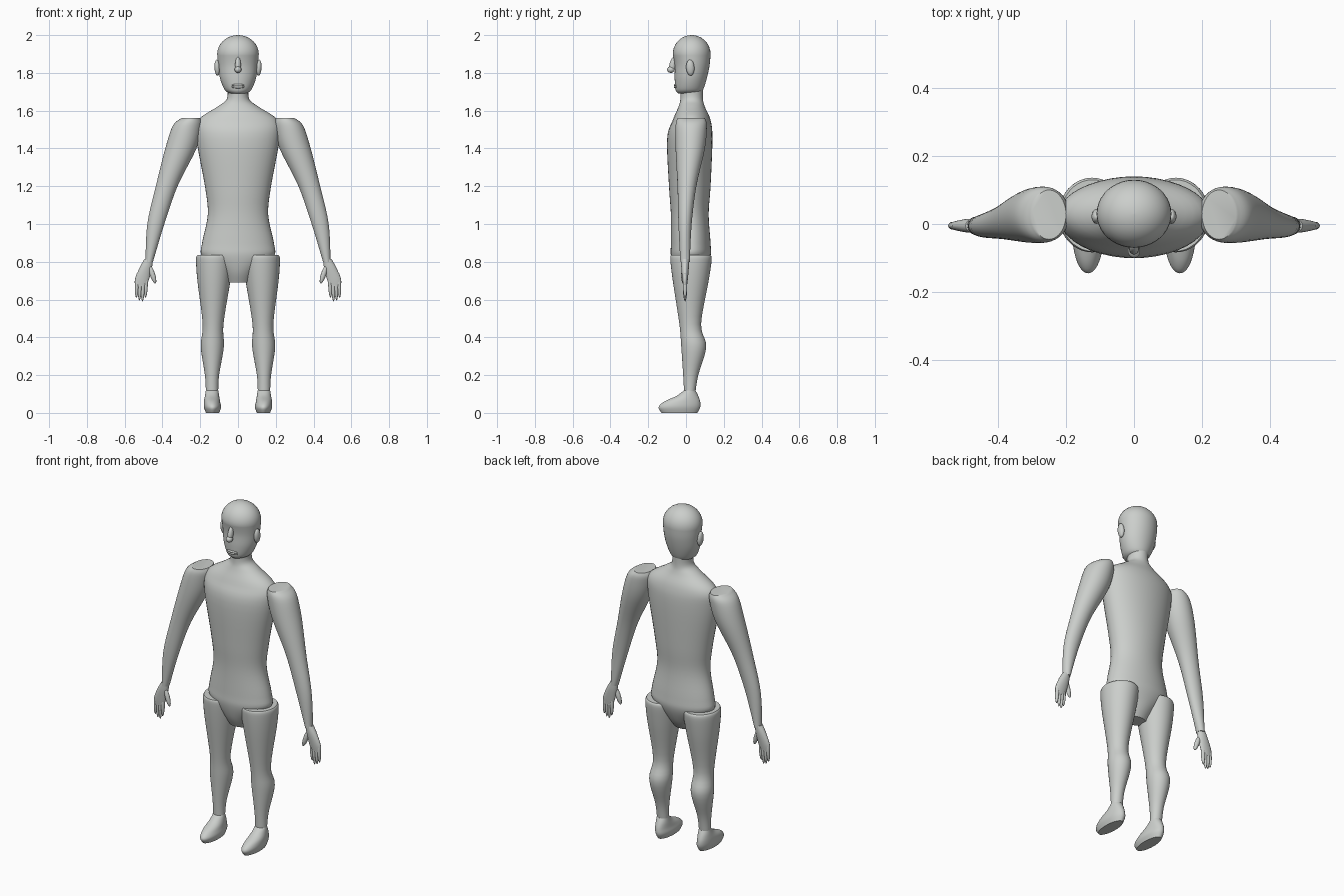
import bpy, bmesh
from math import sin, cos, pi
from mathutils import Vector

if "Cube" in bpy.data.objects:
    bpy.data.objects.remove(bpy.data.objects["Cube"])

grey = bpy.data.materials.new("mannequin grey")
grey.use_nodes = True
colour = (.6, .62, .6, 1)
grey.diffuse_color = colour
grey.node_tree.nodes["Principled BSDF"].inputs["Base Color"].default_value = colour


def finish(bm, name):
    """Turn the bmesh into a smooth-shaded object."""
    bmesh.ops.recalc_face_normals(bm, faces=bm.faces)
    mesh = bpy.data.meshes.new(name)
    bm.to_mesh(mesh)
    bm.free()
    obj = bpy.data.objects.new(name, mesh)
    bpy.context.collection.objects.link(obj)
    mesh.materials.append(grey)
    bpy.ops.object.select_all(action='DESELECT')
    obj.select_set(True)
    bpy.context.view_layer.objects.active = obj
    bpy.ops.object.shade_smooth_by_angle(angle=pi / 4)


def smooth_path(rows, steps=5):
    """Catmull-Rom interpolation through the given rows."""
    rows = [Vector(row) for row in rows]
    padded = [rows[0]] + rows + [rows[-1]]
    path = []
    for before, start, end, after in zip(padded, padded[1:], padded[2:], padded[3:]):
        leave, arrive = (end - before) / 2, (after - start) / 2
        for step in range(steps):
            t = step / steps
            ease = t * t * (3 - 2 * t)
            path.append(start.lerp(end, ease) + leave * (t * (1 - t) ** 2) - arrive * (t * t * (1 - t)))
    return path + [rows[-1]]


def loft(name, rows, side=1, dome=0, sides=40):
    """Skin oval sections given as (z, x min, x max, y min, y max), with an optional domed top."""
    sections = []
    for z, left, right, front, back in smooth_path(rows):
        centre = Vector(((left + right) / 2, (front + back) / 2, z))
        sections.append((centre, (right - left) / 2, (back - front) / 2))
    if dome:
        centre, width, depth = sections[-1]
        for step in range(1, 10):
            angle = step / 9 * pi / 2
            shrink = max(cos(angle), .01)
            sections.append((centre + Vector((0, 0, dome * sin(angle))), width * shrink, depth * shrink))

    bm = bmesh.new()
    rings = []
    for centre, width, depth in sections:
        ring = []
        for k in range(sides):
            angle = 2 * pi * k / sides
            point = centre + Vector((width * cos(angle), depth * sin(angle), 0))
            point.x *= side
            ring.append(bm.verts.new(point))
        rings.append(ring)
    for low, high in zip(rings, rings[1:]):
        for k in range(sides):
            bm.faces.new((low[k - 1], low[k], high[k], high[k - 1]))
    bm.faces.new(rings[0])
    bm.faces.new(rings[-1])
    finish(bm, name)


def symmetric(rows):
    """Expand (z, half width, y min, y max) rows into sections centred on x."""
    return [(z, -half, half, front, back) for z, half, front, back in rows]


def blob(name, start, end, width, depth, side=1):
    """Ellipsoid stretched from start to end."""
    start, end = (Vector((side * x, y, z)) for x, y, z in (start, end))
    axis = end - start
    turn = Vector((0, 0, 1)).rotation_difference(axis)
    bm = bmesh.new()
    bmesh.ops.create_uvsphere(bm, u_segments=16, v_segments=12, radius=1)
    for vert in bm.verts:
        x, y, z = vert.co
        vert.co = (start + end) / 2 + turn @ Vector((x * width, y * depth, z * axis.length / 2))
    finish(bm, name)


# Torso with pelvis and neck
loft("torso", symmetric([
    (.69, .06, -.03, .06), (.75, .1, -.06, .1), (.83, .19, -.08, .13), (.9, .19, -.08, .13),
    (1.05, .16, -.08, .12), (1.2, .175, -.09, .13), (1.45, .22, -.1, .14), (1.55, .21, -.07, .13),
    (1.62, .11, -.04, .1), (1.66, .06, -.03, .09), (1.72, .055, -.03, .09)]))

# Head
loft("head", symmetric([
    (1.69, .04, -.04, .07), (1.71, .07, -.055, .09), (1.77, .095, -.06, .11),
    (1.84, .105, -.06, .125), (1.9, .11, -.07, .13)]), dome=.1)

# Nose and lips
blob("nose_bridge", (0, -.06, 1.885), (0, -.08, 1.8), .015, .018)
blob("nose_tip", (0, -.08, 1.8), (0, -.08, 1.835), .018, .02)
for name, z in (("upper_lip", 1.735), ("lower_lip", 1.725)):
    blob(name, (-.035, -.055, z), (.035, -.055, z), .007, .009)

for side, label in ((1, "left_"), (-1, "right_")):
    blob(label + "ear", (.108, .025, 1.785), (.112, .02, 1.87), .015, .022, side)

    # Arm with flat shoulder top
    loft(label + "arm", [
        (.8, .45, .49, -.03, .02), (1, .39, .48, -.04, .03), (1.2, .32, .435, -.045, .055),
        (1.4, .22, .385, -.055, .1), (1.52, .19, .345, -.055, .11), (1.56, .2, .3, -.045, .1)], side)

    # Hand: palm, four fingers of differing length, thumb
    loft(label + "palm", [
        (.67, .485, .545, -.015, .005), (.71, .47, .545, -.02, .01),
        (.77, .455, .52, -.025, .015), (.815, .45, .495, -.025, .015)], side)
    for finger, tip in enumerate((.61, .59, .595, .61)):
        knuckle = .485 + finger * .016
        blob(f"{label}finger_{finger + 1}", (knuckle, -.005, .74),
             (knuckle + .005, -.005, tip), .01, .011, side)
    blob(label + "thumb", (.47, -.01, .785), (.437, -.015, .685), .014, .013, side)

    # Leg with flat hip top
    loft(label + "leg", [
        (.11, .105, .17, -.01, .05), (.2, .1, .175, -.015, .065), (.35, .075, .197, -.025, .107),
        (.47, .077, .187, -.035, .08), (.7, .04, .215, -.07, .12), (.81, .025, .222, -.083, .136),
        (.835, .03, .215, -.08, .13)], side)

    # Foot, pointed forward with a flat sole
    loft(label + "foot", [
        (0, .1, .17, -.13, .06), (.03, .09, .18, -.145, .075), (.06, .095, .18, -.115, .075),
        (.09, .1, .175, -.05, .065), (.12, .105, .17, -.01, .05)], side)
